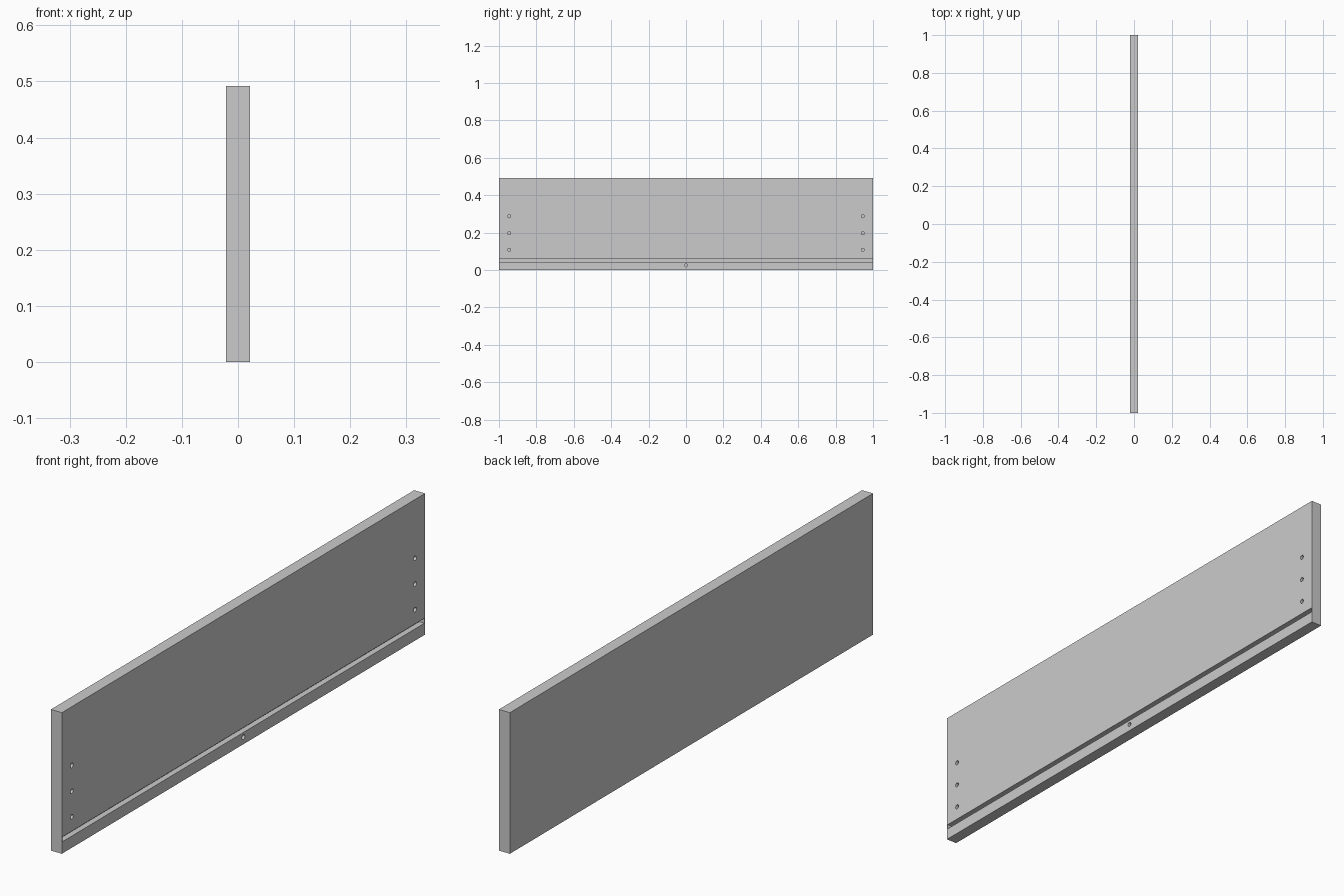
import bpy
from math import pi

if "Cube" in bpy.data.objects:
    bpy.data.objects.remove(bpy.data.objects["Cube"])

T, L, H = 0.042, 2.0, 0.492   # thickness, length, height
BAND = 0.003                  # thin edging on both ends


def box(name, lo, hi):
    bpy.ops.mesh.primitive_cube_add(size=1, location=[(a + b) / 2 for a, b in zip(lo, hi)])
    ob = bpy.context.object
    ob.name = name
    ob.scale = [b - a for a, b in zip(lo, hi)]
    bpy.ops.object.transform_apply(location=True, rotation=False, scale=True)
    return ob


def cut(target, cutter):
    mod = target.modifiers.new("cut", 'BOOLEAN')
    mod.operation = 'DIFFERENCE'
    mod.solver = 'EXACT'
    mod.object = cutter
    bpy.context.view_layer.objects.active = target
    bpy.ops.object.modifier_apply(modifier=mod.name)
    bpy.data.objects.remove(cutter)


def drill(target, y, z, radius=0.008, depth=0.024):
    bpy.ops.mesh.primitive_cylinder_add(vertices=24, radius=radius, depth=depth * 2,
                                        location=(T / 2, y, z), rotation=(0, pi / 2, 0))
    cut(target, bpy.context.object)


# Main board, between the end edgings
board = box("drawer_side_board", (-T / 2, -L / 2 + BAND, 0), (T / 2, L / 2 - BAND, H))

# Groove for the bottom panel
cut(board, box("groove_cutter", (T / 2 - 0.02, -L, 0.041), (T, L, 0.058)))

# Dowel holes near both ends, plus one central hole below the groove
for y in (-0.945, 0.945):
    for z in (0.108, 0.197, 0.287):
        drill(board, y, z)
drill(board, 0, 0.025)

bpy.ops.object.select_all(action='DESELECT')
board.select_set(True)
bpy.context.view_layer.objects.active = board
bpy.ops.object.shade_smooth_by_angle()

# End edgings closing the groove
box("front_edging", (-T / 2, -L / 2, 0), (T / 2, -L / 2 + BAND, H))
box("back_edging", (-T / 2, L / 2 - BAND, 0), (T / 2, L / 2, H))
